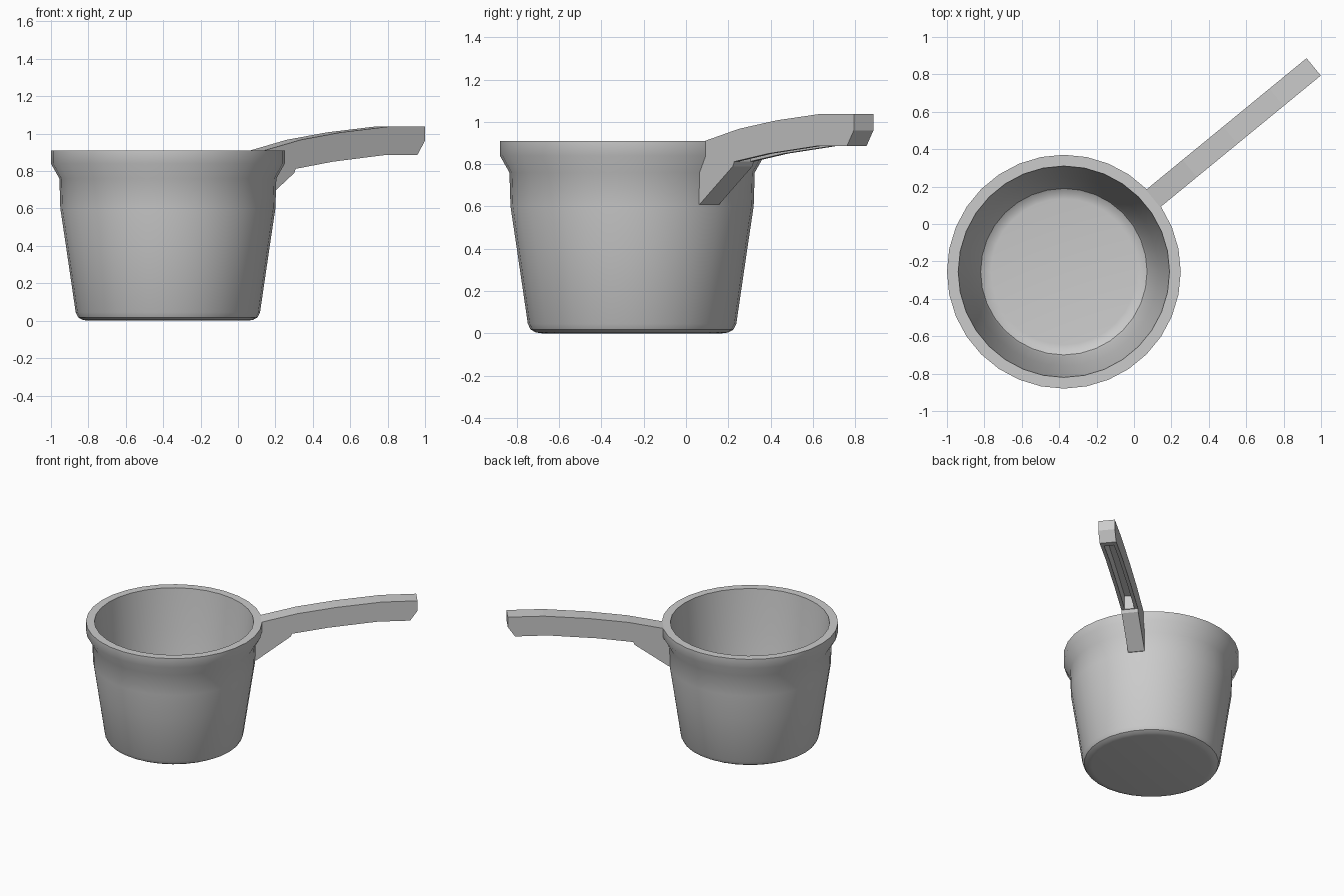
import bpy, bmesh, math
from mathutils import Matrix, Vector

if "Cube" in bpy.data.objects:
    bpy.data.objects.remove(bpy.data.objects["Cube"])

CENTRE = Vector((-0.375, -0.255, 0))
ANGLE = math.radians(39.35)


def finish(bm, name, loc=CENTRE, rot=0.0):
    bmesh.ops.recalc_face_normals(bm, faces=bm.faces)
    me = bpy.data.meshes.new(name)
    bm.to_mesh(me)
    bm.free()
    ob = bpy.data.objects.new(name, me)
    bpy.context.collection.objects.link(ob)
    ob.location = loc
    ob.rotation_euler.z = rot
    return ob


def activate(ob):
    bpy.ops.object.select_all(action='DESELECT')
    ob.select_set(True)
    bpy.context.view_layer.objects.active = ob


def lathe(name, profile, steps):
    bm = bmesh.new()
    vs = [bm.verts.new((r, 0, z)) for r, z in profile]
    es = [bm.edges.new(p) for p in zip(vs, vs[1:])]
    bmesh.ops.spin(bm, geom=vs + es, cent=(0, 0, 0), axis=(0, 0, 1),
                   angle=2 * math.pi, steps=steps)
    bmesh.ops.remove_doubles(bm, verts=bm.verts, dist=0.0005)
    return finish(bm, name)


def prism(name, outline, width):
    # side outline (distance from cup axis, height) extruded across the handle
    bm = bmesh.new()
    f = bm.faces.new([bm.verts.new((s, -width / 2, z)) for s, z in outline])
    ext = bmesh.ops.extrude_face_region(bm, geom=[f])
    vs = [g for g in ext['geom'] if isinstance(g, bmesh.types.BMVert)]
    bmesh.ops.translate(bm, verts=vs, vec=(0, width, 0))
    return finish(bm, name, rot=ANGLE)


# cup: outer wall, flared rim, inner wall and floor
outer = [(0, 0), (0.425, 0), (0.455, 0.004), (0.48, 0.018), (0.493, 0.045),
         (0.545, 0.40), (0.575, 0.60), (0.58, 0.76), (0.625, 0.84), (0.625, 0.91)]
inner = [(0.565, 0.91), (0.535, 0.60), (0.505, 0.40), (0.457, 0.10),
         (0.445, 0.07), (0.42, 0.054), (0.39, 0.05), (0, 0.05)]
cup = lathe("cup", outer + inner, 32)
activate(cup)
bpy.ops.object.shade_smooth_by_angle(angle=math.radians(35))

# handle with gusset below and chamfered tip
top = [(0.59, 0.90), (0.617, 0.91), (0.87, 0.967), (1.15, 1.007), (1.47, 1.037), (1.727, 1.038)]
under = [(1.727, 0.96), (1.675, 0.885), (1.445, 0.885), (1.09, 0.85), (0.835, 0.812)]
gusset = [(0.825, 0.79), (0.577, 0.61), (0.56, 0.61)]
handle = prism("handle", top + under + gusset, 0.12)

# hollow channel along the underside of the handle
channel = prism("channel_cutter", [(0.84, 0.92), (1.15, 0.967), (1.47, 0.997), (1.63, 0.998),
                                   (1.63, 0.80), (0.84, 0.80)], 0.07)
channel.hide_render = True
mod = handle.modifiers.new("channel", 'BOOLEAN')
mod.operation = 'DIFFERENCE'
mod.solver = 'EXACT'
mod.object = channel
activate(handle)
bpy.ops.object.modifier_apply(modifier=mod.name)
bpy.data.objects.remove(channel, do_unlink=True)
